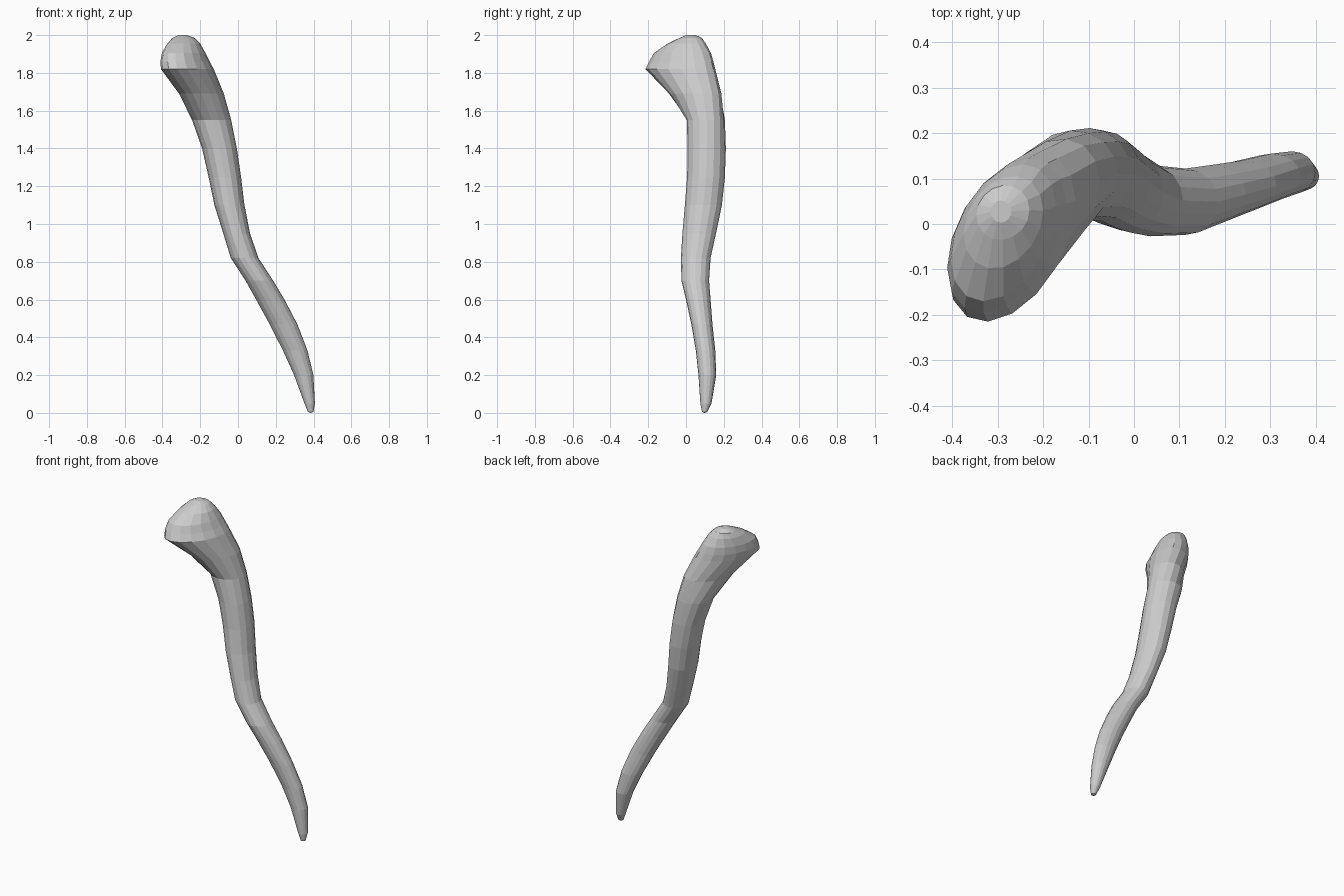
import bpy, bmesh, math

SIDES = 16

# Cross-sections: z, x min, x max, y min, y max, diagonal skew
SECTIONS = [
    (0.005, 0.370, 0.400, 0.085, 0.112, 0.0),
    (0.05, 0.352, 0.407, 0.076, 0.135, 0.0),
    (0.20, 0.297, 0.399, 0.066, 0.160, 0.0),
    (0.33, 0.238, 0.368, 0.052, 0.155, 0.0),
    (0.47, 0.167, 0.314, 0.028, 0.140, 0.0),
    (0.60, 0.096, 0.246, 0.000, 0.130, 0.0),
    (0.70, 0.040, 0.186, -0.024, 0.122, 0.0),
    (0.82, -0.038, 0.108, -0.027, 0.130, 0.0),
    (0.95, -0.078, 0.064, -0.019, 0.159, 0.0),
    (1.10, -0.125, 0.034, -0.006, 0.190, 0.0),
    (1.25, -0.156, 0.016, 0.006, 0.206, 0.0),
    (1.40, -0.190, -0.006, 0.009, 0.211, 0.0),
    (1.55, -0.243, -0.036, 0.004, 0.206, 0.05),
    (1.69, -0.312, -0.075, -0.090, 0.188, 0.3),
    (1.82, -0.408, -0.128, -0.215, 0.155, 0.43),
    (1.86, -0.411, -0.150, -0.195, 0.145, 0.42),
    (1.905, -0.403, -0.172, -0.170, 0.132, 0.38),
    (1.955, -0.375, -0.200, -0.098, 0.106, 0.25),
    (1.985, -0.347, -0.230, -0.035, 0.085, 0.1),
    (2.00, -0.315, -0.270, 0.003, 0.052, 0.0),
]


def add_ring(bm, z, x0, x1, y0, y1, skew):
    phase = math.acos(skew)
    ring = []
    for i in range(SIDES):
        t = 2 * math.pi * i / SIDES
        ring.append(bm.verts.new((
            (x0 + x1) / 2 + (x1 - x0) / 2 * math.cos(t),
            (y0 + y1) / 2 + (y1 - y0) / 2 * math.cos(t - phase),
            z)))
    return ring


# Curved tapering stalk with a lipped, domed head
bm = bmesh.new()
rings = [add_ring(bm, *s) for s in SECTIONS]
for low, high in zip(rings, rings[1:]):
    for i in range(SIDES):
        j = (i + 1) % SIDES
        bm.faces.new((low[i], low[j], high[j], high[i]))

# Rounded tip and flat crown close the ends
tip = bm.verts.new((0.385, 0.098, 0.0))
for i in range(SIDES):
    bm.faces.new((tip, rings[0][(i + 1) % SIDES], rings[0][i]))
bm.faces.new(rings[-1])
bmesh.ops.recalc_face_normals(bm, faces=bm.faces)

mesh = bpy.data.meshes.new("curved_stalk")
bm.to_mesh(mesh)
bm.free()
stalk = bpy.data.objects.new("curved_stalk", mesh)
bpy.context.collection.objects.link(stalk)
